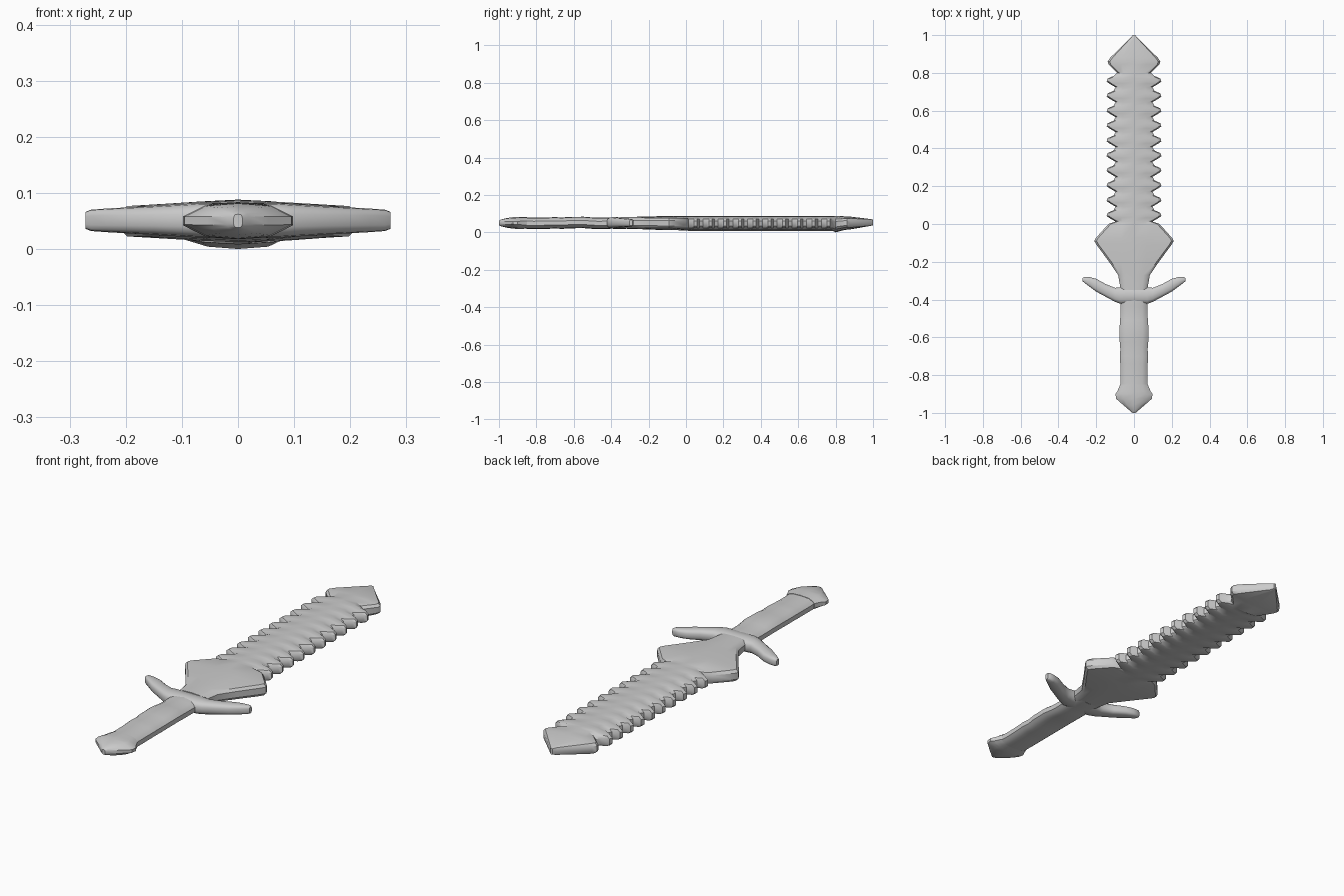
import bpy, bmesh, math, random

random.seed(4)
steel = bpy.data.materials.new("grey_metal")
steel.diffuse_color = (0.6, 0.6, 0.6, 1)


def loft(name, stations, swap=False, angle=32):
    """Stations: (position, low side, high side, bottom z, top z, rim half height)."""
    bm = bmesh.new()
    rings = []
    for p, lo, hi, zb, zt, rim in stations:
        c, w, zc = (lo + hi) / 2, (hi - lo) / 2, (zb + zt) / 2
        flat, lip = min(0.065, w * 0.6), max(w - 0.012, w * 0.85)
        h = zt - zc
        half = [(w, rim * 0.55), (lip, rim), (flat, rim + (h - rim) * 0.75), (0, h)]
        top = half + [(-u, z) for u, z in reversed(half[:-1])]
        ring = top + [(-u, -z) for u, z in top]
        verts = []
        for u, z in ring:
            co = (p, c + u, zc + z) if swap else (c + u, p, zc + z)
            verts.append(bm.verts.new(co))
        rings.append(verts)
    n = len(rings[0])
    for a, b in zip(rings, rings[1:]):
        for i in range(n):
            j = (i + 1) % n
            bm.faces.new((a[i], a[j], b[j], b[i]))
    bm.faces.new(rings[0])
    bm.faces.new(rings[-1])
    bmesh.ops.recalc_face_normals(bm, faces=bm.faces[:])
    me = bpy.data.meshes.new(name)
    bm.to_mesh(me)
    bm.free()
    me.materials.append(steel)
    ob = bpy.data.objects.new(name, me)
    bpy.context.collection.objects.link(ob)
    bpy.ops.object.select_all(action='DESELECT')
    ob.select_set(True)
    bpy.context.view_layer.objects.active = ob
    bpy.ops.object.shade_smooth_by_angle(angle=math.radians(angle))
    return ob


def row(y, w, zb, zt, rim):
    return (y, -w, w, zb, zt, rim)


# Blade: pointed head, ten pairs of rounded teeth, flared diamond base
blade = [row(1.0, 0.006, 0.038, 0.068, 0.013), row(0.985, 0.02, 0.034, 0.071, 0.017),
         row(0.88, 0.126, 0.016, 0.084, 0.024), row(0.86, 0.14, 0.014, 0.085, 0.024),
         row(0.845, 0.135, 0.012, 0.086, 0.024), row(0.80, 0.09, 0.0, 0.087, 0.027)]
teeth, first, pitch = 10, 0.76, 0.079
for i in range(teeth):
    y = first - i * pitch
    for dy, w in ((0.024, 0.108), (0.010, 0.140), (-0.006, 0.145),
                  (-0.016, 0.132), (-0.036, 0.098)):
        blade.append(row(y + dy, w, 0.008, 0.088, 0.024))
blade += [row(0.0, 0.135, 0.010, 0.088, 0.026), row(-0.075, 0.203, 0.012, 0.087, 0.027),
          row(-0.09, 0.21, 0.012, 0.087, 0.027), row(-0.108, 0.20, 0.012, 0.087, 0.027),
          row(-0.20, 0.132, 0.015, 0.085, 0.026), row(-0.27, 0.084, 0.018, 0.083, 0.025),
          row(-0.35, 0.07, 0.020, 0.082, 0.024)]
loft("blade", blade)

# Grip: slightly uneven wrapped handle
grip = []
for i in range(15):
    y = -0.32 - i * 0.038
    wob = random.uniform(-0.003, 0.003)
    grip.append(row(y, 0.074 + wob, 0.020 + wob, 0.081 + wob, 0.020))
loft("grip", grip, angle=50)

# Pommel: small pointed cap
loft("pommel", [row(-0.85, 0.073, 0.020, 0.081, 0.020), row(-0.885, 0.088, 0.018, 0.082, 0.017),
                row(-0.90, 0.098, 0.018, 0.082, 0.014), row(-0.925, 0.095, 0.020, 0.081, 0.013),
                row(-0.96, 0.055, 0.025, 0.076, 0.014), row(-0.99, 0.02, 0.033, 0.068, 0.012),
                row(-1.0, 0.008, 0.038, 0.062, 0.009)])

# Guard: two upswept wings, mirrored across the grip
wing = [(0.272, -0.303, -0.286, 0.036, 0.066, 0.012), (0.262, -0.312, -0.280, 0.032, 0.070, 0.015),
        (0.235, -0.332, -0.281, 0.030, 0.072, 0.016), (0.20, -0.358, -0.290, 0.028, 0.074, 0.017),
        (0.15, -0.385, -0.318, 0.025, 0.077, 0.018), (0.10, -0.412, -0.338, 0.022, 0.080, 0.020),
        (0.07, -0.423, -0.335, 0.020, 0.082, 0.022)]
mirrored = [(-s[0],) + s[1:] for s in wing]
loft("guard", mirrored + wing[::-1], swap=True, angle=45)
